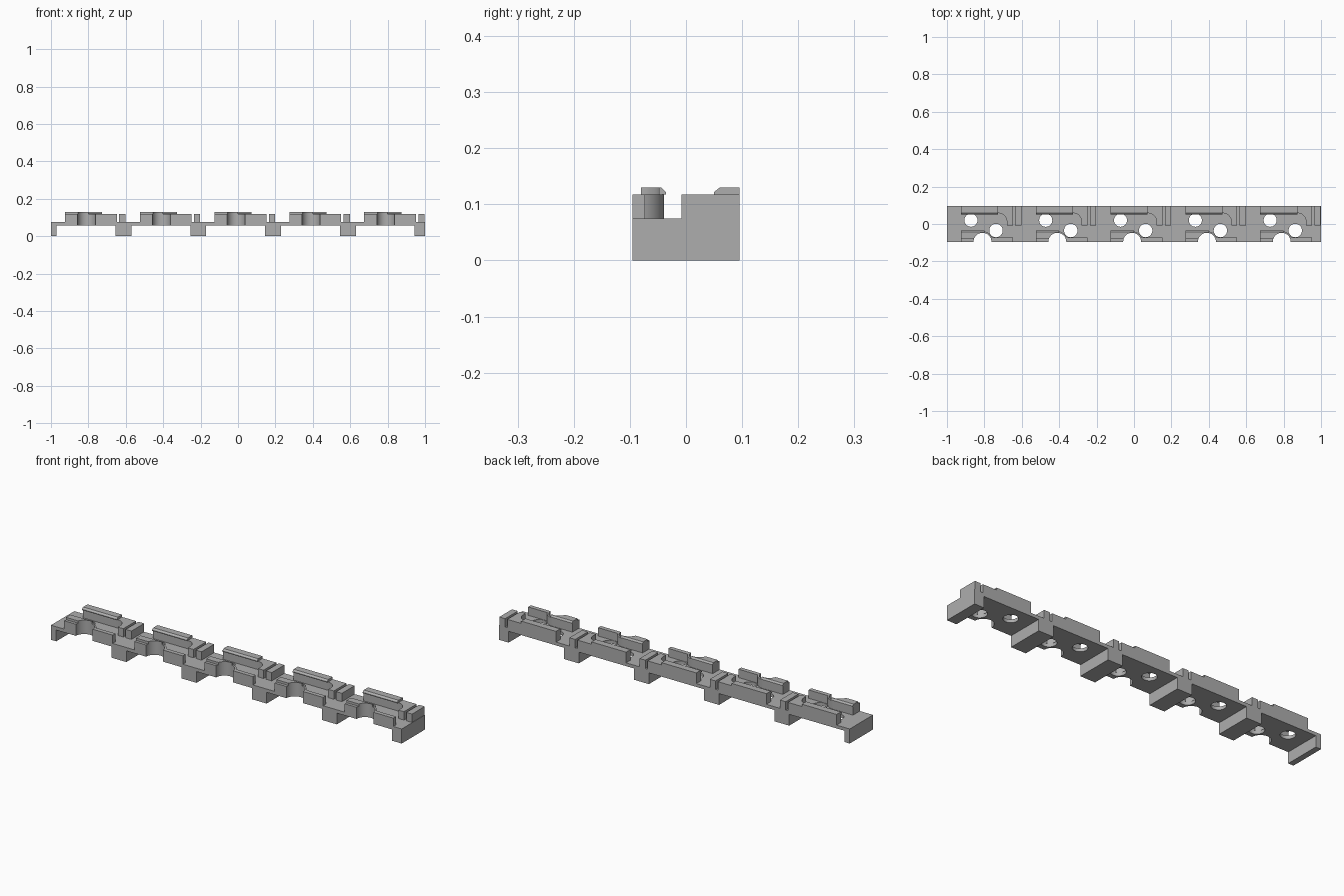
import bpy, bmesh, math

if "Cube" in bpy.data.objects:
    bpy.data.objects.remove(bpy.data.objects["Cube"])

PITCH, COUNT = 0.4, 5          # five identical segments in a row
BACK, FRONT = 0.095, -0.095
PLATE_TOP, RAIL_TOP, LIP_TOP = 0.075, 0.118, 0.13
NOTCH = (0.19, FRONT)          # centre of the half-round front notch

grey = bpy.data.materials.new("grey plastic")
grey.diffuse_color = (0.42, 0.42, 0.42, 1)
grey.use_nodes = True
grey.node_tree.nodes["Principled BSDF"].inputs["Base Color"].default_value = grey.diffuse_color


def arc(cx, cy, r, a0, a1, n=16):
    return [(cx + r * math.cos(math.radians(a0 + (a1 - a0) * i / n)),
             cy + r * math.sin(math.radians(a0 + (a1 - a0) * i / n))) for i in range(n + 1)]


def prism(name, outlines, axis, lo, hi):
    """Extrude 2D outlines along x, y or z between lo and hi."""
    place = {"x": lambda p, t: (t, p[0], p[1]),
             "y": lambda p, t: (p[0], t, p[1]),
             "z": lambda p, t: (p[0], p[1], t)}[axis]
    bm = bmesh.new()
    for pts in outlines:
        a = [bm.verts.new(place(p, lo)) for p in pts]
        b = [bm.verts.new(place(p, hi)) for p in pts]
        bm.faces.new(a)
        bm.faces.new(b[::-1])
        for i in range(len(pts)):
            j = (i + 1) % len(pts)
            bm.faces.new((a[j], a[i], b[i], b[j]))
    bmesh.ops.recalc_face_normals(bm, faces=bm.faces)
    mesh = bpy.data.meshes.new(name)
    bm.to_mesh(mesh)
    bm.free()
    mesh.materials.append(grey)
    ob = bpy.data.objects.new(name, mesh)
    bpy.context.collection.objects.link(ob)
    ob.location.x = -1
    return ob


def finish(ob, cutter=None):
    """Cut the holes, repeat along the strip, and smooth the round walls."""
    if cutter:
        cut = ob.modifiers.new("holes", "BOOLEAN")
        cut.operation, cut.solver, cut.object = "DIFFERENCE", "EXACT", cutter
    rep = ob.modifiers.new("repeat", "ARRAY")
    rep.count = COUNT
    rep.use_relative_offset = False
    rep.use_constant_offset = True
    rep.constant_offset_displace = (PITCH, 0, 0)
    bpy.ops.object.select_all(action="DESELECT")
    ob.select_set(True)
    bpy.context.view_layer.objects.active = ob
    bpy.ops.object.convert(target="MESH")
    bpy.ops.object.shade_smooth_by_angle(angle=math.radians(30))


# Cutter: two through holes and the front notch
circles = [arc(x, y, r, 0, 360, 32)[:-1]
           for x, y, r in ((0.128, 0.02, 0.035), (0.262, -0.035, 0.036), (*NOTCH, 0.048))]
cutter = prism("hole_cutter", circles, "z", -0.02, 0.2)
cutter.hide_render = True
bpy.context.view_layer.update()

# Base plate with a downward leg at each end
base = prism("base_plate", [[(0, 0), (0.03, 0), (0.03, 0.058), (0.345, 0.058), (0.345, 0),
                             (PITCH, 0), (PITCH, PLATE_TOP), (0, PLATE_TOP)]], "y", FRONT, BACK)
finish(base, cutter)

# Front rail, swelling to a rounded collar around the notch
start = math.degrees(math.asin(0.022 / 0.056))
front = ([(0.075, FRONT)] + arc(*NOTCH, 0.048, 180, 0) + [(0.352, FRONT), (0.352, -0.073)]
         + arc(*NOTCH, 0.056, start, 90) + [(0.075, -0.039)])
finish(prism("front_rail", [front], "z", PLATE_TOP, RAIL_TOP))

# Chamfered lip on the front rail
lip = [(-0.08, RAIL_TOP), (-0.08, LIP_TOP), (-0.044, LIP_TOP), (-0.036, 0.122), (-0.036, RAIL_TOP)]
finish(prism("front_lip", [lip], "x", 0.075, 0.2), cutter)

# Back rail that bends into a short cross arm
back = ([(0.075, BACK), (0.075, 0.058)] + arc(0.275, 0.013, 0.045, 90, 0)
        + [(0.32, -0.008), (0.352, -0.008), (0.352, BACK)])
finish(prism("back_rail", [back], "z", PLATE_TOP, RAIL_TOP))

# Chamfered lip on the back rail
lip = [(BACK, RAIL_TOP), (BACK, LIP_TOP), (0.06, LIP_TOP), (0.05, 0.122), (0.05, RAIL_TOP)]
finish(prism("back_lip", [lip], "x", 0.075, 0.273))

# Separate end post beside the arm
post = [(0.365, -0.008), (0.398, -0.008), (0.398, BACK), (0.365, BACK)]
finish(prism("end_post", [post], "z", PLATE_TOP, RAIL_TOP))

bpy.data.objects.remove(cutter)
